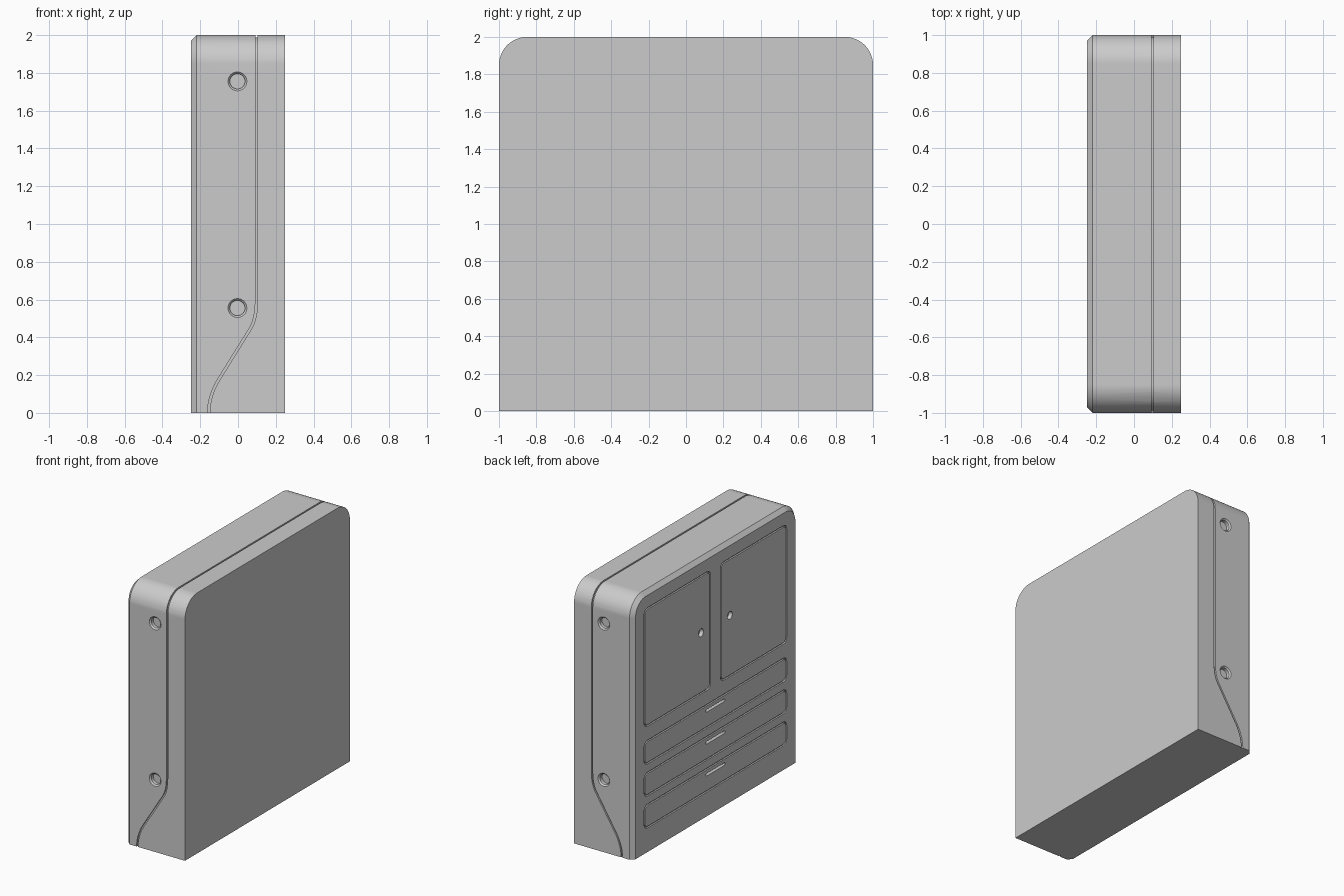
import bpy, bmesh
from math import sin, cos, pi
from mathutils import Vector

if "Cube" in bpy.data.objects:
    bpy.data.objects.remove(bpy.data.objects["Cube"])


def loft(name, loops, closed=False):
    """Bridge equal-length vertex loops; cap the ends, or join last to first."""
    bm = bmesh.new()
    rings = [[bm.verts.new(p) for p in loop] for loop in loops]
    n = len(rings[0])
    pairs = list(zip(rings, rings[1:])) + ([(rings[-1], rings[0])] if closed else [])
    for a, b in pairs:
        for i in range(n):
            j = (i + 1) % n
            bm.faces.new((a[i], a[j], b[j], b[i]))
    if not closed:
        bm.faces.new(rings[0])
        bm.faces.new(rings[-1][::-1])
    bmesh.ops.recalc_face_normals(bm, faces=bm.faces[:])
    me = bpy.data.meshes.new(name)
    bm.to_mesh(me)
    bm.free()
    ob = bpy.data.objects.new(name, me)
    bpy.context.collection.objects.link(ob)
    return ob


def arc(cy, cz, r, a0, a1, n):
    return [(cy + r * cos(a0 + (a1 - a0) * i / n), cz + r * sin(a0 + (a1 - a0) * i / n))
            for i in range(n + 1)]


def arch(w, top, r):
    """Outline with square bottom and rounded top corners."""
    return ([(-w, 0), (w, 0)] + arc(w - r, top - r, r, 0, pi / 2, 12)
            + arc(r - w, top - r, r, pi / 2, pi, 12))


def rounded(y0, y1, z0, z1, r, n=6):
    pts = []
    for k, (cy, cz) in enumerate([(y1 - r, z1 - r), (y0 + r, z1 - r),
                                  (y0 + r, z0 + r), (y1 - r, z0 + r)]):
        pts += arc(cy, cz, r, k * pi / 2, (k + 1) * pi / 2, n)
    return pts


def at_x(outline, x):
    return [(x, y, z) for y, z in outline]


FRONT = -0.25
cutters = []


def pocket(y0, y1, z0, z1, r, depth):
    """Rounded recess cut into the front."""
    o = rounded(y0, y1, z0, z1, r)
    cutters.append(loft("pocket_cutter", [at_x(o, FRONT - 0.03), at_x(o, FRONT + depth)]))


def panel_groove(y0, y1, z0, z1, r=0.04, w=0.012, depth=0.012):
    """Thin rounded groove outlining a door or drawer."""
    o = rounded(y0, y1, z0, z1, r)
    i = rounded(y0 + w, y1 - w, z0 + w, z1 - w, r - w)
    a, b = FRONT - 0.03, FRONT + depth
    cutters.append(loft("panel_cutter", [at_x(o, a), at_x(o, b), at_x(i, b), at_x(i, a)], True))


# Body with chamfered front edge
body = loft("cabinet_body", [at_x(arch(1, 2, 0.15), 0.25),
                             at_x(arch(1, 2, 0.15), -0.22),
                             at_x(arch(0.97, 1.97, 0.12), FRONT)])

# Doors with round finger holes
for y0, y1, ky in ((0.06, 0.865, 0.175), (-0.865, -0.06, -0.175)):
    panel_groove(y0, y1, 0.965, 1.875)
    pocket(ky - 0.03, ky + 0.03, 1.405, 1.465, 0.0299, 0.03)

# Drawers with slot handles
for z in (0.185, 0.43, 0.675):
    panel_groove(-0.865, 0.865, z, z + 0.183)
    pocket(-0.115, 0.115, z + 0.124, z + 0.144, 0.006, 0.03)

# Countersunk holes on both sides
for s in (-1, 1):
    for z in (0.555, 1.755):
        loops = [[(cx, s * y, cz) for cx, cz in arc(-0.003, z, r, 0, 2 * pi * 31 / 32, 31)]
                 for r, y in ((0.05, 1.03), (0.05, 1.0), (0.04, 0.99), (0.04, 0.965))]
        loops[0:2] = [[(-0.003 + (p[0] + 0.003) * k, s * y, z + (p[2] - z) * k) for p in loops[1]]
                      for k, y in ((1.2, 1.01),)]
        cutters.append(loft("side_hole_cutter", loops))


# Seam that wraps over the top and sweeps forward near the floor
def bezier(a, b, c, n=8):
    a, b, c = Vector(a), Vector(b), Vector(c)
    return [a * (1 - t) ** 2 + b * 2 * t * (1 - t) + c * t * t for t in [i / n for i in range(n + 1)]]


curve = ([Vector((-0.155, -0.03))] + bezier((-0.155, 0), (-0.155, 0.092), (-0.10, 0.18))
         + bezier((0.065, 0.445), (0.098, 0.498), (0.098, 0.60)))
half = []
for i, p in enumerate(curve):
    t = (curve[min(i + 1, len(curve) - 1)] - curve[max(i - 1, 0)]).normalized()
    half.append((Vector((p.x, 1, p.y)), Vector((t.y, 0, -t.x)), Vector((0, 1, 0))))
half[-1] = (half[-1][0], Vector((1, 0, 0)), half[-1][2])
for i in range(13):
    a = pi / 2 * i / 12
    out = Vector((0, cos(a), sin(a)))
    half.append((Vector((0.098, 0.85, 1.85)) + out * 0.15, Vector((1, 0, 0)), out))
flip = Vector((1, -1, 1))
path = half + [tuple(v * flip for v in s) for s in reversed(half)]
sections = [[p + n * w + o * d for w, d in ((-0.006, 0.02), (0.006, 0.02),
                                            (0.006, -0.012), (-0.006, -0.012))]
            for p, n, o in path]
cutters.append(loft("seam_cutter", sections))

# Cut all details into the body
bpy.context.view_layer.objects.active = body
body.select_set(True)
for c in cutters:
    c.hide_render = True
    m = body.modifiers.new("cut", "BOOLEAN")
    m.operation, m.solver, m.object = "DIFFERENCE", "EXACT", c
    bpy.ops.object.modifier_apply(modifier=m.name)
    bpy.data.objects.remove(c)

bpy.ops.object.shade_smooth_by_angle(angle=pi / 6)
wn = body.modifiers.new("weighted_normals", "WEIGHTED_NORMAL")
wn.keep_sharp = True
